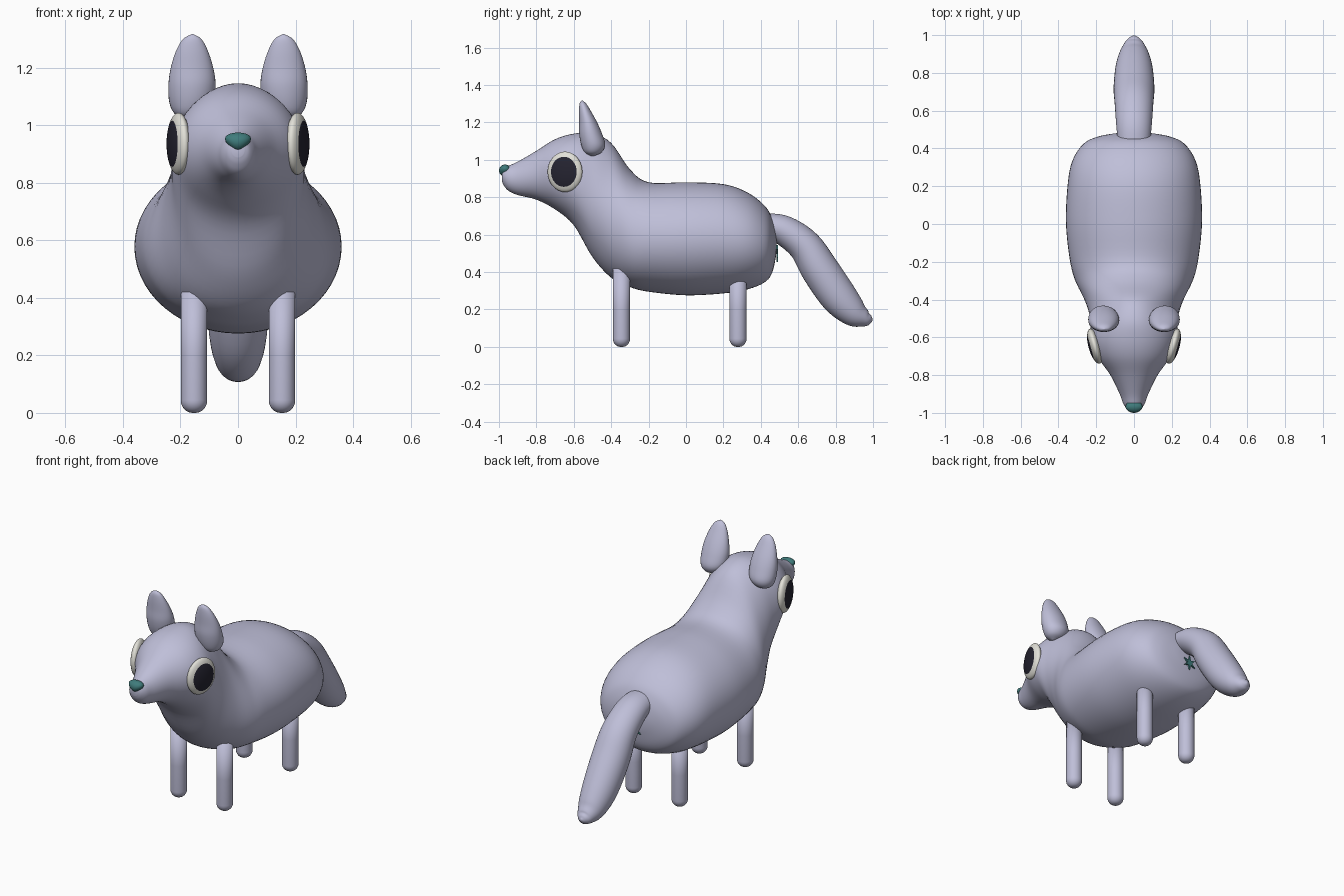
import bpy, bmesh, math
from mathutils import Vector, Matrix

if "Cube" in bpy.data.objects:
    bpy.data.objects.remove(bpy.data.objects["Cube"])


def material(name, rgb):
    m = bpy.data.materials.new(name)
    m.diffuse_color = (*rgb, 1)
    m.use_nodes = True
    m.node_tree.nodes["Principled BSDF"].inputs["Base Color"].default_value = m.diffuse_color
    return m


FUR = material("lavender fur", (0.52, 0.52, 0.69))
WHITE = material("eye white", (0.76, 0.75, 0.69))
BLACK = material("pupil black", (0.018, 0.017, 0.03))
TEAL = material("nose teal", (0.05, 0.20, 0.20))


def finish(name, bm, mats, smooth=True):
    bmesh.ops.recalc_face_normals(bm, faces=bm.faces)
    me = bpy.data.meshes.new(name)
    bm.to_mesh(me)
    bm.free()
    for m in mats:
        me.materials.append(m)
    for p in me.polygons:
        p.use_smooth = smooth
    ob = bpy.data.objects.new(name, me)
    bpy.context.collection.objects.link(ob)
    return ob


def spline(rows, steps):
    """Catmull-Rom interpolation through rows of numbers."""
    out = []
    for i in range(len(rows) - 1):
        a, b, c, d = (rows[max(0, min(len(rows) - 1, i + k))] for k in (-1, 0, 1, 2))
        for s in range(steps):
            t = s / steps
            out.append([0.5 * (2 * q + (r - p) * t + (2 * p - 5 * q + 4 * r - w) * t * t
                               + (3 * q - p - 3 * r + w) * t ** 3)
                        for p, q, r, w in zip(a, b, c, d)])
    return out + [list(rows[-1])]


def loft(name, rings, mat, n=40):
    """Skin rings of (centre, side axis, up axis, skew)."""
    bm = bmesh.new()
    loops = []
    for c, u, v, k in rings:
        loop = []
        for i in range(n):
            a = 2 * math.pi * i / n
            loop.append(bm.verts.new(c + u * (math.cos(a) * (1 - k * math.sin(a))) + v * math.sin(a)))
        loops.append(loop)
    for p, q in zip(loops, loops[1:]):
        for i in range(n):
            j = (i + 1) % n
            bm.faces.new((p[i], p[j], q[j], q[i]))
    bm.faces.new(loops[0])
    bm.faces.new(loops[-1])
    return finish(name, bm, [mat])


X, Y, Z = Vector((1, 0, 0)), Vector((0, 1, 0)), Vector((0, 0, 1))

# Head, neck and body in one skin: y, bottom z, top z, half width, skew
body = [(-0.985, 0.89, 0.94, 0.022, 0), (-0.975, 0.865, 0.955, 0.04, 0),
        (-0.95, 0.835, 0.968, 0.057, 0), (-0.90, 0.812, 0.99, 0.076, 0),
        (-0.80, 0.787, 1.048, 0.125, 0), (-0.70, 0.735, 1.11, 0.195, 0),
        (-0.60, 0.65, 1.14, 0.228, 0), (-0.50, 0.48, 1.142, 0.232, 0.03),
        (-0.40, 0.37, 1.09, 0.258, 0.2), (-0.30, 0.32, 0.95, 0.308, 0.15),
        (-0.20, 0.295, 0.88, 0.338, 0.03), (0.0, 0.276, 0.88, 0.36, 0),
        (0.20, 0.286, 0.87, 0.352, 0), (0.33, 0.308, 0.825, 0.328, 0),
        (0.42, 0.345, 0.755, 0.272, 0), (0.46, 0.395, 0.69, 0.2, 0),
        (0.48, 0.48, 0.62, 0.1, 0), (0.485, 0.53, 0.57, 0.03, 0)]
loft("body_and_head", [(Vector((0, y, (b + t) / 2)), X * w, Z * ((t - b) / 2), k)
                       for y, b, t, w, k in spline(body, 5)], FUR, 56)

# Tail: y, z, half width, half thickness
tail = spline([(0.43, 0.65, 0.085, 0.065), (0.525, 0.622, 0.094, 0.08), (0.635, 0.54, 0.102, 0.09),
               (0.715, 0.415, 0.108, 0.1), (0.815, 0.27, 0.1, 0.098), (0.895, 0.185, 0.08, 0.077),
               (0.955, 0.153, 0.052, 0.047), (0.985, 0.148, 0.028, 0.025), (0.998, 0.148, 0.004, 0.004)], 5)
rings = []
for i, (y, z, w, h) in enumerate(tail):
    p, q = tail[max(0, i - 1)], tail[min(len(tail) - 1, i + 1)]
    d = Vector((0, q[0] - p[0], q[1] - p[1])).normalized()
    rings.append((Vector((0, y, z)), X * w, Vector((0, -d.z, d.y)) * h, 0))
loft("tail", rings, FUR)

# Ears: z, centre y, half depth, centre x, half width
ear = spline([(1.02, -0.50, 0.006, 0.175, 0.008), (1.04, -0.496, 0.045, 0.17, 0.05),
              (1.08, -0.496, 0.064, 0.163, 0.076), (1.14, -0.51, 0.061, 0.16, 0.082),
              (1.20, -0.523, 0.048, 0.16, 0.074), (1.26, -0.54, 0.032, 0.16, 0.055),
              (1.30, -0.551, 0.018, 0.159, 0.032), (1.317, -0.556, 0.003, 0.158, 0.004)], 5)

# Leg: z, radius, with a rounded foot
leg = [(0.045 * (1 - math.cos(a)), 0.005 + 0.041 * math.sin(a))
       for a in (math.pi / 2 * i / 8 for i in range(9))] + [(0.2, 0.046), (0.42, 0.046)]

for s, side in ((1, "left"), (-1, "right")):
    loft(side + "_ear", [(Vector((s * cx, cy, z)), X * rx, Y * ry, 0)
                         for z, cy, ry, cx, rx in ear], FUR, 32)
    for y, end in ((-0.345, "front"), (0.278, "back")):
        loft(f"{end}_{side}_leg", [(Vector((s * 0.153, y, z)), X * r, Y * r, 0) for z, r in leg], FUR, 28)

    # Eye: flattened ball, pupil coloured by angle from its axis
    bm = bmesh.new()
    bmesh.ops.create_uvsphere(bm, u_segments=40, v_segments=30, radius=1)
    for f in bm.faces:
        f.material_index = 1 if f.calc_center_median().z > math.cos(math.radians(48)) else 0
    ca, sa = math.cos(0.27), math.sin(0.27)
    centre = Vector((0.207, -0.647, 0.936))
    for v in bm.verts:
        p = centre + Vector((sa, ca, 0)) * v.co.x * 0.096 + Z * v.co.y * 0.108 \
            + Vector((ca, -sa, 0)) * v.co.z * 0.034
        v.co = (s * p.x, p.y, p.z)
    finish(side + "_eye", bm, [WHITE, BLACK])

# Nose: ball narrowed toward its lower end
bm = bmesh.new()
bmesh.ops.create_uvsphere(bm, u_segments=28, v_segments=18, radius=1)
for v in bm.verts:
    x, y, z = v.co
    v.co = (x * 0.042 * (1 + 0.4 * z), -0.967 + y * 0.033, 0.943 + z * 0.032)
finish("nose", bm, [TEAL])

# Small star mark under the tail
bm = bmesh.new()
star = []
for i in range(12):
    a, r = math.pi * i / 6 + math.pi / 2, (0.045, 0.016)[i % 2]
    star.append(bm.verts.new((r * math.cos(a), 0.484, 0.5 + r * math.sin(a))))
face = bm.faces.new(star)
ext = bmesh.ops.extrude_face_region(bm, geom=[face])
bmesh.ops.translate(bm, vec=(0, 0.009, 0), verts=[v for v in ext["geom"] if isinstance(v, bmesh.types.BMVert)])
finish("rear_star", bm, [TEAL], smooth=False)
